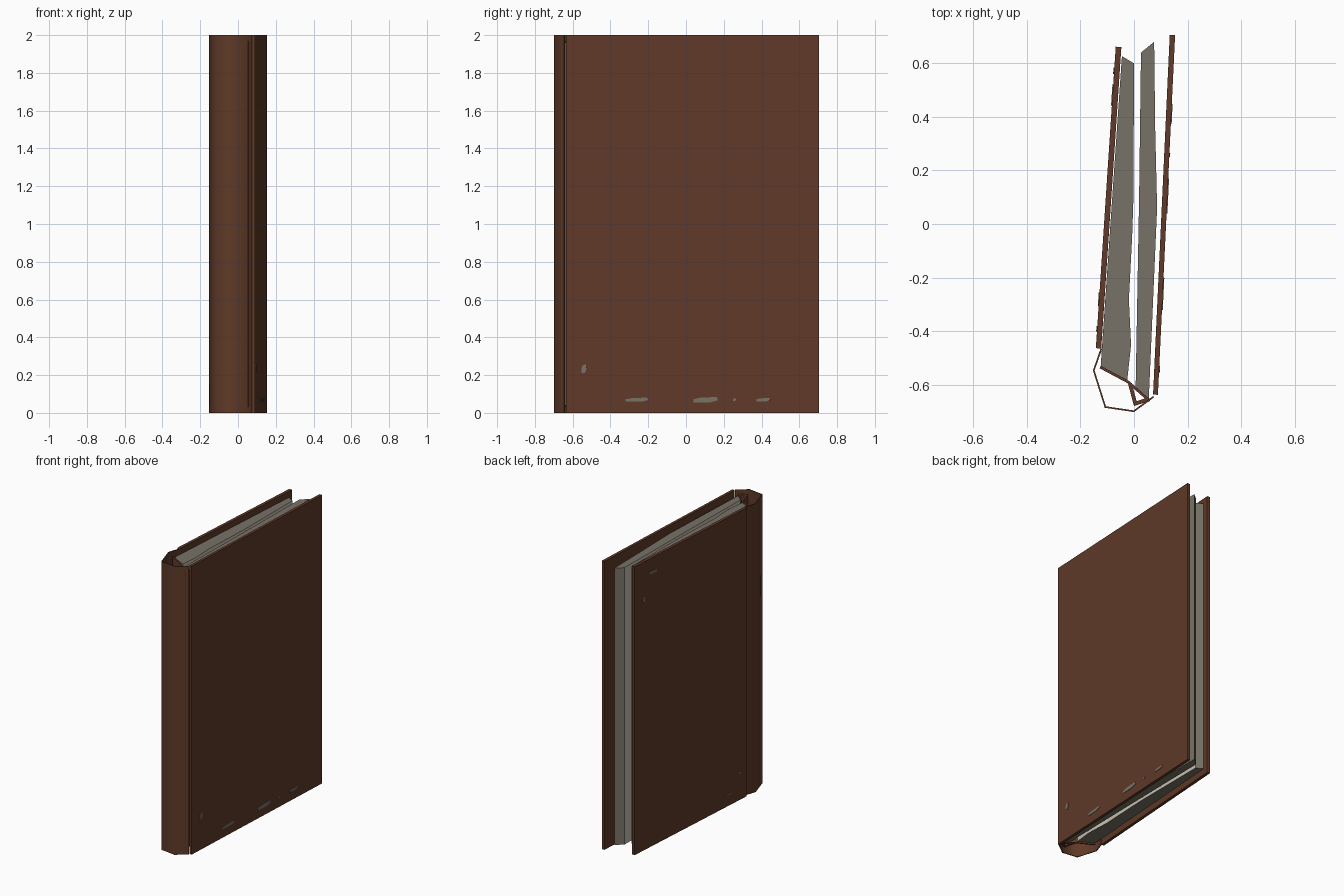
import bpy, bmesh, math
from mathutils import Vector

if "Cube" in bpy.data.objects:
    bpy.data.objects.remove(bpy.data.objects["Cube"])


def material(name, rgb):
    m = bpy.data.materials.new(name)
    m.diffuse_color = (*rgb, 1)
    m.use_nodes = True
    m.node_tree.nodes["Principled BSDF"].inputs["Base Color"].default_value = m.diffuse_color
    return m


LEATHER = material("brown leather", (0.115, 0.042, 0.021))
EDGE = material("grey page edge", (0.19, 0.17, 0.135))
PAPER = material("pale paper", (0.58, 0.53, 0.44))


def prism(name, outline, z0, z1, mats, pale_sides=()):
    """Extrude a plan outline upward; listed sides get the second material."""
    bm = bmesh.new()
    low = [bm.verts.new((x, y, z0)) for x, y in outline]
    top = [bm.verts.new((x, y, z1)) for x, y in outline]
    n = len(outline)
    bm.faces.new(low[::-1])
    bm.faces.new(top)
    for i in range(n):
        j = (i + 1) % n
        f = bm.faces.new((low[i], low[j], top[j], top[i]))
        f.material_index = 1 if i in pale_sides else 0
    bmesh.ops.recalc_face_normals(bm, faces=bm.faces[:])
    me = bpy.data.meshes.new(name)
    bm.to_mesh(me)
    bm.free()
    for m in mats:
        me.materials.append(m)
    ob = bpy.data.objects.new(name, me)
    bpy.context.collection.objects.link(ob)
    return ob


def ribbon(path, t):
    """Closed outline of a thin strip, thickened to the left of the path."""
    pts = [Vector(p) for p in path]
    inner = []
    for i, p in enumerate(pts):
        dirs = []
        if i > 0:
            dirs.append((p - pts[i - 1]).normalized())
        if i < len(pts) - 1:
            dirs.append((pts[i + 1] - p).normalized())
        norms = [Vector((-d.y, d.x)) for d in dirs]
        n = sum(norms, Vector((0, 0))).normalized()
        inner.append(p + n * (t / max(0.4, n.dot(norms[0]))))
    return [tuple(p) for p in pts] + [tuple(p) for p in reversed(inner)]


# Two hard covers, slightly askew
prism("left_cover", [(-0.142, -0.462), (-0.122, -0.464), (-0.047, 0.658), (-0.068, 0.66)],
      0, 2, [LEATHER])
prism("right_cover", [(0.071, -0.634), (0.089, -0.636), (0.153, 0.704), (0.133, 0.704)],
      0, 2, [LEATHER])

# Rounded thin spine, hinged on both covers
spine = prism("spine", ribbon([(-0.124, -0.462), (-0.153, -0.545), (-0.109, -0.684),
                               (0.0, -0.70), (0.075, -0.645)], 0.006), 0, 2, [LEATHER])
bpy.context.view_layer.objects.active = spine
spine.select_set(True)
bpy.ops.object.shade_smooth_by_angle(angle=math.radians(70))

# Page blocks, with pale wavy leaves facing each other
prism("left_pages", [(-0.045, 0.625), (0.0, 0.598), (-0.002, 0.1), (-0.007, -0.05),
                     (-0.019, -0.28), (-0.011, -0.45), (-0.025, -0.58), (-0.124, -0.53)],
      0.04, 1.96, [EDGE, PAPER], (1, 2, 3, 4, 5))
prism("right_pages", [(0.026, 0.638), (0.075, 0.678), (0.079, 0.35), (0.086, 0.06),
                      (0.055, -0.652), (0.006, -0.61), (0.019, 0.1)],
      0.04, 1.96, [EDGE, PAPER], (5, 6))

# Inner binding strip and its fold behind the pages
prism("binding_strip", ribbon([(-0.128, -0.537), (-0.025, -0.592), (0.055, -0.662)], 0.01),
      0.03, 1.97, [LEATHER])
prism("binding_fold", ribbon([(-0.022, -0.595), (0.0, -0.678), (0.057, -0.658)], 0.014),
      0.03, 1.97, [LEATHER])


# Worn patches, thin plates lying on the outer cover faces
def patch(name, a, b, y, z, w, h):
    a, b = Vector(a), Vector(b)
    d = (b - a) / (b.y - a.y)
    out = Vector((d.y, -d.x)).normalized() * (0.003 if a.x > 0 else -0.003)
    shape = [(-.5, -.5), (.2, -.5), (.5, -.1), (.45, .5), (-.2, .4), (-.5, .1)]
    bm = bmesh.new()
    rings = []
    for s in (-1, 1):
        ring = []
        for u, v in shape:
            p = a + d * (y + u * w - a.y) + out * s
            ring.append(bm.verts.new((p.x, p.y, z + v * h)))
        rings.append(ring)
        bm.faces.new(ring)
    for i in range(6):
        j = (i + 1) % 6
        bm.faces.new((rings[0][i], rings[0][j], rings[1][j], rings[1][i]))
    bmesh.ops.recalc_face_normals(bm, faces=bm.faces[:])
    me = bpy.data.meshes.new(name)
    bm.to_mesh(me)
    bm.free()
    me.materials.append(EDGE)
    bpy.context.collection.objects.link(bpy.data.objects.new(name, me))


for i, p in enumerate([(-0.26, 0.07, 0.12, 0.022), (0.105, 0.07, 0.13, 0.028),
                       (0.257, 0.07, 0.015, 0.015), (0.41, 0.07, 0.075, 0.018),
                       (-0.54, 0.235, 0.025, 0.045)]):
    patch(f"right_worn_patch_{i + 1}", (0.089, -0.636), (0.153, 0.704), *p)
for i, p in enumerate([(0.48, 1.90, 0.08, 0.02), (0.57, 1.74, 0.025, 0.04),
                       (-0.39, 0.19, 0.02, 0.015), (-0.28, 0.08, 0.05, 0.01)]):
    patch(f"left_worn_patch_{i + 1}", (-0.142, -0.462), (-0.068, 0.66), *p)
